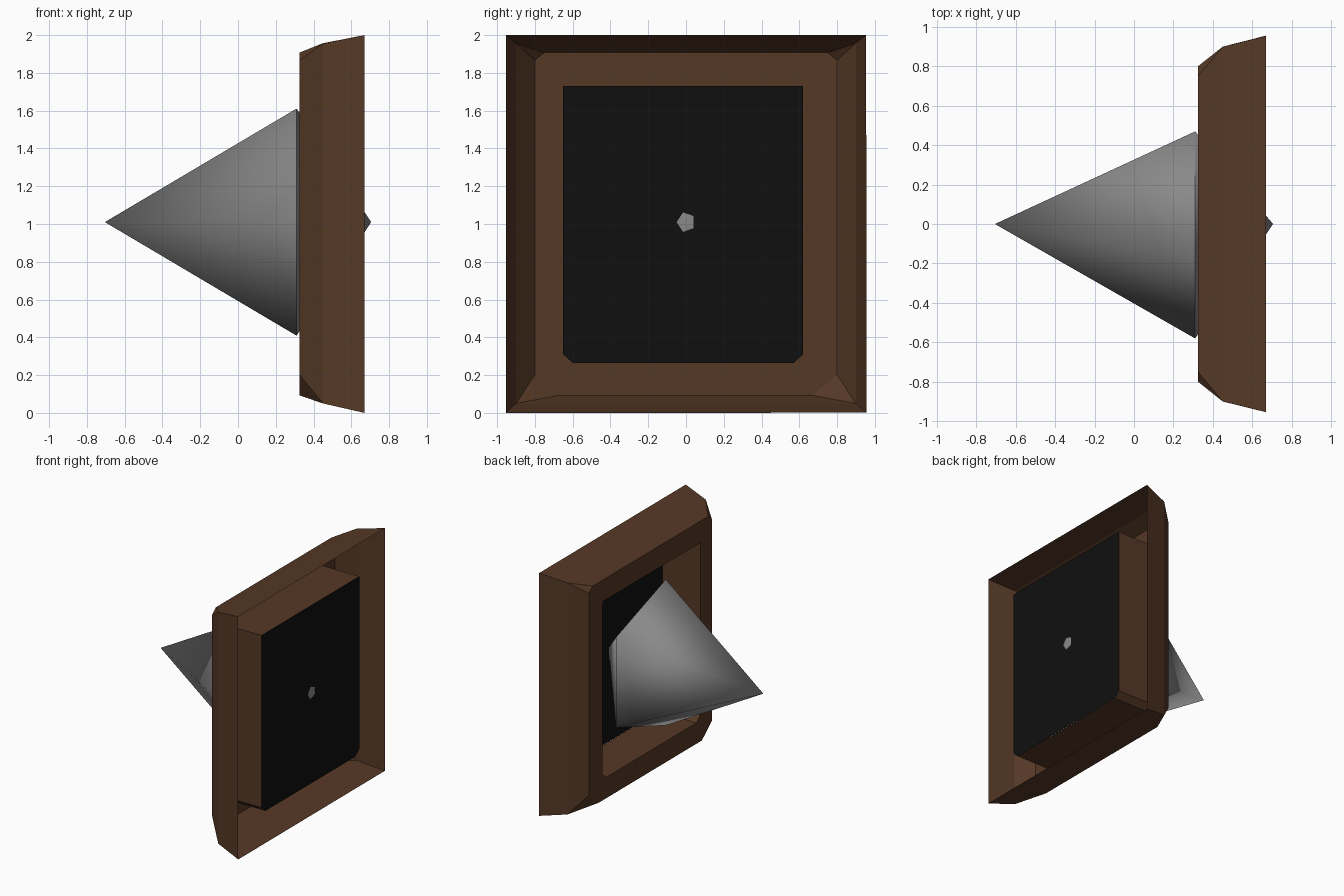
import bpy, bmesh, math

if "Cube" in bpy.data.objects:
    bpy.data.objects.remove(bpy.data.objects["Cube"])


def material(name, rgb):
    m = bpy.data.materials.new(name)
    m.diffuse_color = (*rgb, 1)
    m.use_nodes = True
    m.node_tree.nodes["Principled BSDF"].inputs["Base Color"].default_value = m.diffuse_color
    return m


BROWN = material("brown wood", (0.092, 0.040, 0.019))
BLACK = material("black panel", (0.005, 0.005, 0.005))
GREY = material("grey metal", (0.25, 0.25, 0.25))


def finish(bm, name, mat, smooth=None):
    me = bpy.data.meshes.new(name)
    bm.to_mesh(me)
    bm.free()
    ob = bpy.data.objects.new(name, me)
    bpy.context.collection.objects.link(ob)
    me.materials.append(mat)
    if smooth:
        bpy.ops.object.select_all(action='DESELECT')
        ob.select_set(True)
        bpy.context.view_layer.objects.active = ob
        bpy.ops.object.shade_smooth_by_angle(angle=math.radians(smooth))
    return ob


def ring(bm, x, y0, y1, z0, z1, bottom=(0.001, 0.001), top=(0.001, 0.001)):
    """Rectangle across x with its corners cut by (y, z) amounts."""
    (by, bz), (ty, tz) = bottom, top
    pts = [(y0 + by, z0), (y1 - by, z0), (y1, z0 + bz), (y1, z1 - tz),
           (y1 - ty, z1), (y0 + ty, z1), (y0, z1 - tz), (y0, z0 + bz)]
    return [bm.verts.new((x, y, z)) for y, z in pts]


def loft(bm, rings):
    for a, b in zip(rings, rings[1:]):
        for i in range(len(a)):
            j = (i + 1) % len(a)
            bm.faces.new((a[i], b[i], b[j], a[j]))


# hollow frame: flared outer skin, flat face, recessed square tube
bm = bmesh.new()
hole = dict(y0=-0.65, y1=0.62, z0=0.265, z1=1.73, bottom=(0.05, 0.045))
loft(bm, [
    ring(bm, 0.67, -0.955, 0.955, 0, 2),
    ring(bm, 0.45, -0.9, 0.9, 0.05, 1.957),
    ring(bm, 0.325, -0.8, 0.8, 0.093, 1.907, (0.13, 0.11), (0.05, 0.04)),
    ring(bm, 0.325, **hole),
    ring(bm, 0.67, **hole)])
bmesh.ops.remove_doubles(bm, verts=bm.verts, dist=0.003)
bmesh.ops.recalc_face_normals(bm, faces=bm.faces)
finish(bm, "frame", BROWN)

# black panel closing the tube
bm = bmesh.new()
bm.faces.new(ring(bm, 0.671, **hole))
finish(bm, "panel", BLACK)

# five-sided spike whose blunt rear end pokes through the panel
bm = bmesh.new()
tip = bm.verts.new((-0.705, 0, 1.01))
tail = bm.verts.new((0.705, 0, 1.01))
base = []
for i in range(5):
    a = math.pi + i * math.tau / 5
    base.append(bm.verts.new((0.31, 0.58 * math.cos(a), 1.01 + 0.632 * math.sin(a))))
for i in range(5):
    j = (i + 1) % 5
    bm.faces.new((base[i], base[j], tip))
    bm.faces.new((base[j], base[i], tail))
bmesh.ops.recalc_face_normals(bm, faces=bm.faces)
finish(bm, "spike", GREY, 75)
